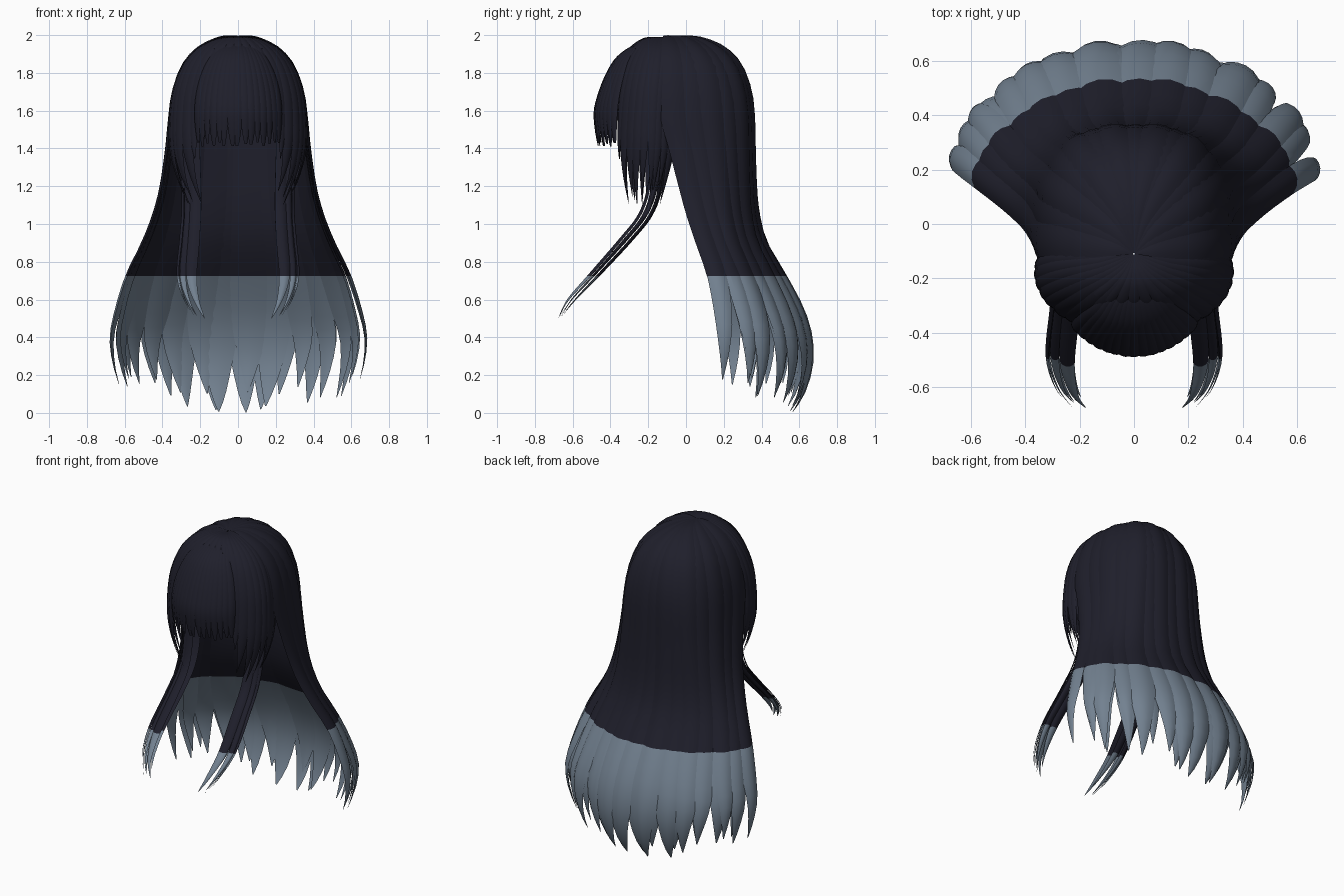
import bpy
import bmesh
import random
from math import radians, cos, sin, pi
from mathutils import Vector

random.seed(4)
cube = bpy.data.objects.get("Cube")
if cube:
    bpy.data.objects.remove(cube)

DYE_LINE = 0.725   # height where the hair colour changes


def material(name, rgb):
    mat = bpy.data.materials.new(name)
    mat.use_nodes = True
    colour = (*rgb, 1)
    mat.diffuse_color = colour
    bsdf = mat.node_tree.nodes["Principled BSDF"]
    bsdf.inputs["Base Color"].default_value = colour
    bsdf.inputs["Roughness"].default_value = 0.7
    return mat


MATS = [material("dark_hair", (0.0135, 0.0135, 0.024)),
        material("grey_blue_tips", (0.17, 0.22, 0.28))]

# Each flow row: height, side radius, centre y, depth radius, squareness
BACK = [(1.99, .003, -.11, .003, 0), (1.998, .06, -.11, .13, 0),
        (1.98, .13, -.11, .23, .03), (1.93, .22, -.11, .33, .05),
        (1.84, .295, -.11, .41, .07), (1.7, .345, -.11, .46, .08),
        (1.55, .365, -.1, .465, .09), (1.4, .38, -.06, .428, .08),
        (1.2, .41, -.01, .385, .06), (1.05, .45, .03, .36, .03),
        (.9, .51, .08, .35, 0), (.725, .595, .14, .39, -.03),
        (.55, .65, .17, .45, -.02), (.4, .68, .18, .485, 0),
        (.25, .665, .18, .49, 0), (.1, .62, .17, .46, 0), (0, .58, .16, .41, 0)]
SIDE = [(1.985, .003, -.11, .003, 0), (1.99, .06, -.115, .07, 0),
        (1.975, .13, -.13, .11, 0), (1.925, .22, -.14, .16, 0),
        (1.835, .295, -.15, .205, 0), (1.7, .345, -.165, .225, 0),
        (1.55, .362, -.175, .23, 0), (1.4, .36, -.18, .23, 0),
        (1.25, .325, -.19, .2, 0), (1.1, .26, -.2, .15, 0)]
BANGS = [(1.945, .01, -.17, .01, 0), (1.955, .06, -.18, .06, 0),
         (1.935, .13, -.19, .11, 0), (1.88, .19, -.2, .17, 0),
         (1.8, .24, -.2, .22, 0), (1.7, .275, -.2, .26, 0),
         (1.6, .29, -.2, .285, 0), (1.5, .29, -.2, .28, 0),
         (1.41, .285, -.2, .265, 0)]
WISPS = [(1.45, .31, -.13, .05, 0), (1.2, .3, -.16, .06, 0), (1.05, .3, -.21, .06, 0),
         (.92, .31, -.31, .06, 0), (.73, .325, -.48, .05, 0), (.6, .29, -.6, .04, 0),
         (.5, .23, -.67, .01, 0)]


def flow(rows, t, angle):
    """Point on the smooth surface that the hair flows along."""
    last = len(rows) - 1
    f = max(0, min(1, t)) * last
    i = min(int(f), last - 1)
    f -= i
    a, b, c, d = (Vector(rows[max(0, min(last, i + k))]) for k in (-1, 0, 1, 2))
    z, rx, cy, ry, square = b + 0.5 * f * (c - a + f * (2*a - 5*b + 4*c - d
                                                       + f * (3*b - 3*c + d - a)))
    swell = 1 + square * sin(2 * angle) ** 2
    return Vector((rx * swell * cos(angle), cy + ry * swell * sin(angle), z))


def lock(bm, rows, angle, half, end=1, start=.7, sway=0, inset=0, tip=.03,
         bulge=.3, steps=30):
    """Loft one lens-shaped lock that follows the flow and tapers to its tip."""
    section = [(u / 2, 1) for u in range(-2, 3)] + [(.5, -.4), (0, -.4), (-.5, -.4)]
    rings = []
    for i in range(steps + 1):
        s = i / steps
        t = s * end
        taper = max(0, (s - start) / (1 - start)) ** 1.8
        w = half * (1 - (1 - tip) * taper)
        mid = angle + sway * s ** 3
        h = (flow(rows, t, mid + w) - flow(rows, t, mid - w)).length / 2
        ring = []
        for u, side in section:
            a = mid + u * w
            p = flow(rows, t, a)
            down = flow(rows, t + .01, a) - flow(rows, t - .01, a)
            across = flow(rows, t, a + .02) - flow(rows, t, a - .02)
            out = down.cross(across).normalized()
            lift = h * bulge * (.35 + .65 * s) * (side * (1 - u * u) - .5)
            ring.append(bm.verts.new(p + out * (lift - inset * min(1, s * 4))))
        rings.append(ring)
    n = len(section)
    for r0, r1 in zip(rings, rings[1:]):
        for k in range(n):
            bm.faces.new((r0[k], r0[(k + 1) % n], r1[(k + 1) % n], r1[k]))
    bm.faces.new(rings[0])
    bm.faces.new(rings[-1])


def finish(name, bm):
    """Cut at the dye line, colour by height and shade."""
    bmesh.ops.bisect_plane(bm, geom=bm.verts[:] + bm.edges[:] + bm.faces[:],
                           plane_co=(0, 0, DYE_LINE), plane_no=(0, 0, 1))
    bmesh.ops.recalc_face_normals(bm, faces=bm.faces)
    for f in bm.faces:
        f.material_index = int(f.calc_center_median().z < DYE_LINE)
    mesh = bpy.data.meshes.new(name)
    bm.to_mesh(mesh)
    bm.free()
    for m in MATS:
        mesh.materials.append(m)
    ob = bpy.data.objects.new(name, mesh)
    bpy.context.collection.objects.link(ob)
    bpy.ops.object.select_all(action='DESELECT')
    ob.select_set(True)
    bpy.context.view_layer.objects.active = ob
    bpy.ops.object.shade_smooth_by_angle(angle=radians(45))


def jitter(amount):
    return random.uniform(-amount, amount)


# Long back hair: an outer layer all round and an inset layer behind
for name, count, inset, first in (("back_hair", 15, 0, 0),
                                  ("inner_back_hair", 12, .015, radians(12))):
    bm = bmesh.new()
    step = (pi - 2 * first) / count
    for i in range(count):
        a = first + step * (i + .5)
        end = random.uniform(.94, 1) - .05 * abs(cos(a))
        if i == count // 2:
            end = 1
        lock(bm, BACK, a + jitter(.025), step * random.uniform(.66, .85), end,
             start=.72 - .06 * abs(cos(a)), sway=jitter(.07), inset=inset + .006 * (i % 2))
    finish(name, bm)

# Short hair closing the crown in front of the parting
bm = bmesh.new()
for i in range(7):
    lock(bm, SIDE, radians(-90 + 13 * (i - 3)), radians(9), .33, tip=.8)
finish("crown_front", bm)

# Shorter hair over the temples, on both sides
for name, mirror in (("left_side_hair", False), ("right_side_hair", True)):
    bm = bmesh.new()
    for i in range(10):
        a = radians(-60 + 9.8 * i)
        end = random.uniform(.92, 1) if i > 1 else .74 + .08 * i
        lock(bm, SIDE, pi - a if mirror else a, radians(random.uniform(7, 8.5)), end,
             start=.66, sway=jitter(.08))
    finish(name, bm)

# Fringe across the forehead
bm = bmesh.new()
for i in range(-7, 8):
    a = radians(-90 + 7 * i)
    lock(bm, BANGS, a, radians(random.uniform(4.5, 6)), random.uniform(.96, 1),
         start=.76, sway=jitter(.03), tip=.25)
finish("fringe", bm)

# Thin loose locks sweeping forward, on both sides
for name, mirror in (("left_front_locks", False), ("right_front_locks", True)):
    bm = bmesh.new()
    for i in range(6):
        a = radians(-40 + 16 * i)
        lock(bm, WISPS, pi - a if mirror else a, radians(9),
             1 - .04 * (i % 3), start=.5, inset=.008 * (i % 2), bulge=.5)
    finish(name, bm)
